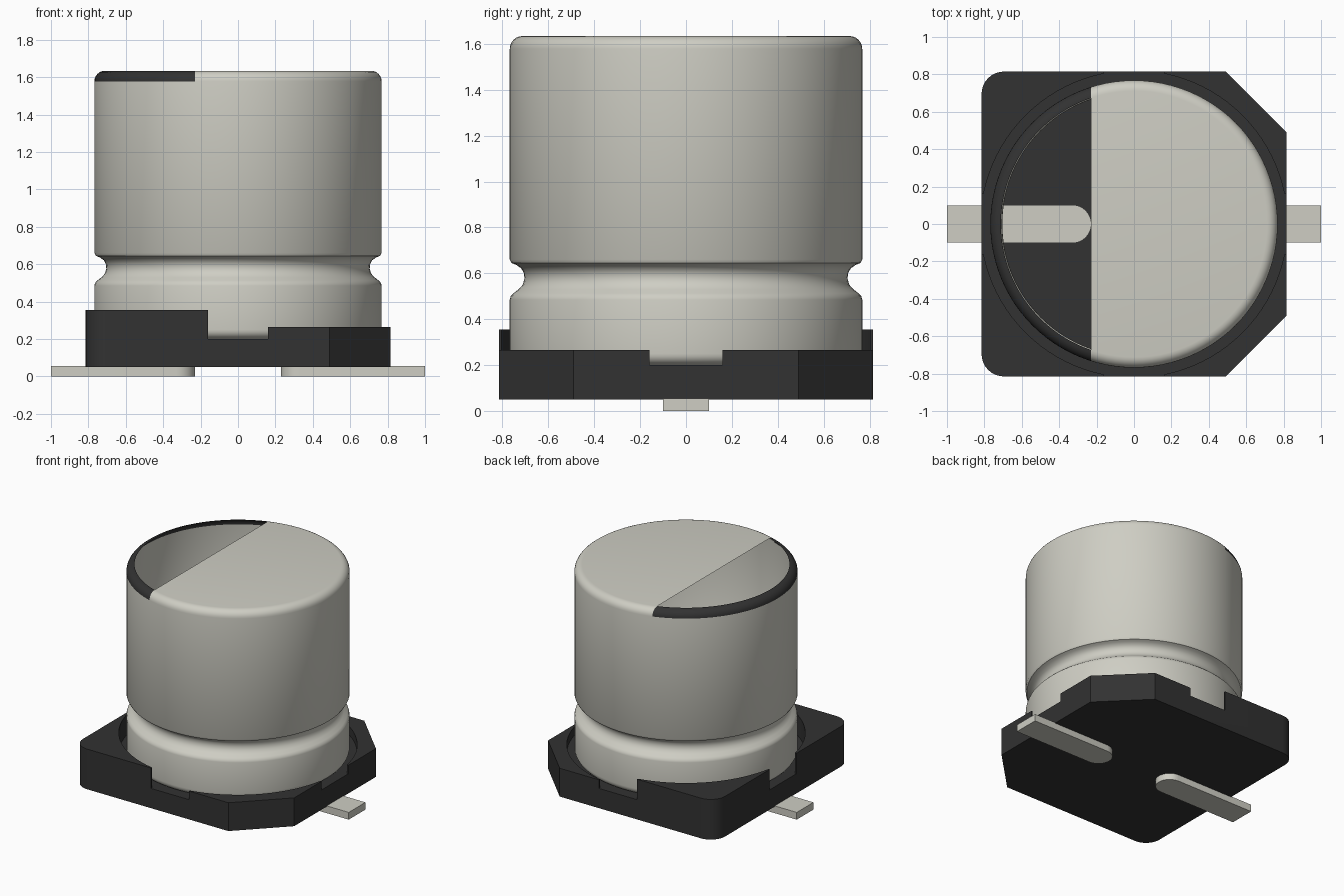
import bpy, bmesh, math

cube = bpy.data.objects.get("Cube")
if cube:
    bpy.data.objects.remove(cube, do_unlink=True)


def material(name, rgb):
    m = bpy.data.materials.new(name)
    m.use_nodes = True
    m.diffuse_color = (*rgb, 1)
    m.node_tree.nodes["Principled BSDF"].inputs["Base Color"].default_value = (*rgb, 1)
    return m


METAL = material("warm grey metal", (0.62, 0.615, 0.55))
BLACK = material("black plastic", (0.032, 0.032, 0.032))


def finish(name, bm, *mats):
    me = bpy.data.meshes.new(name)
    bm.to_mesh(me)
    bm.free()
    for m in mats:
        me.materials.append(m)
    ob = bpy.data.objects.new(name, me)
    bpy.context.collection.objects.link(ob)
    return ob


def activate(ob):
    bpy.ops.object.select_all(action='DESELECT')
    ob.select_set(True)
    bpy.context.view_layer.objects.active = ob


def smooth(ob):
    activate(ob)
    bpy.ops.object.shade_smooth_by_angle(angle=math.radians(35))


def arc(cx, cy, r, start, end, n):
    """Points along an arc, angles in degrees."""
    angles = [math.radians(start + (end - start) * i / n) for i in range(n + 1)]
    return [(cx + r * math.cos(a), cy + r * math.sin(a)) for a in angles]


def prism(name, outline, z0, z1, mat):
    """Extrude a flat outline between two heights."""
    bm = bmesh.new()
    face = bm.faces.new([bm.verts.new((x, y, z0)) for x, y in outline])
    ext = bmesh.ops.extrude_face_region(bm, geom=[face])
    for v in ext["geom"]:
        if isinstance(v, bmesh.types.BMVert):
            v.co.z = z1
    bmesh.ops.recalc_face_normals(bm, faces=bm.faces)
    return finish(name, bm, mat)


def rect(x0, x1, y0, y1):
    return [(x0, y0), (x1, y0), (x1, y1), (x0, y1)]


# Plastic base: rounded corners on one side, chamfered on the other
H, C, R = 0.815, 0.49, 0.12
outline = ([(C, -H), (H, -C), (H, C), (C, H)]
           + arc(-H + R, H - R, R, 90, 180, 8)
           + arc(-H + R, -H + R, R, 180, 270, 8))
base = prism("base", outline, 0.05, 0.355, BLACK)

# Cut the lower half, the side notches, the can recess and the hollow under the can
circle = lambda r: arc(0, 0, r, 0, 360, 96)[:-1]
cuts = [(rect(0, 1, -1, 1), 0.265),
        (rect(-0.16, 0.16, -1, 1), 0.20),
        (rect(-1, 1, -0.16, 0.16), 0.20),
        (circle(0.82), 0.20),
        (circle(0.715), 0.053)]
for shape, floor in cuts:
    cutter = prism("base_cutter", shape, floor, 0.6, BLACK)
    cutter.hide_render = True
    mod = base.modifiers.new("cut", 'BOOLEAN')
    mod.operation = 'DIFFERENCE'
    mod.solver = 'EXACT'
    mod.object = cutter
    activate(base)
    bpy.ops.object.modifier_apply(modifier=mod.name)
    bpy.data.objects.remove(cutter, do_unlink=True)
smooth(base)

# Metal can: lathed wall with a crimped groove and rounded rim
RIM_Z, TOP_Z, MARK_X, SEG = 1.578, 1.634, -0.23, 96
profile = ([(0.72, 0.2)] + arc(0.72, 0.25, 0.048, -60, 0, 4)
           + [(0.768, 0.485), (0.764, 0.5), (0.752, 0.513), (0.73, 0.53)]
           + [(0.712, 0.55), (0.704, 0.575), (0.706, 0.6), (0.718, 0.622)]
           + [(0.74, 0.637), (0.76, 0.645), (0.768, 0.66)]
           + arc(0.712, RIM_Z, TOP_Z - RIM_Z, 0, 90, 6))
bm = bmesh.new()
rings = [[bm.verts.new((r * math.cos(2 * math.pi * j / SEG), r * math.sin(2 * math.pi * j / SEG), z))
          for j in range(SEG)] for r, z in profile]
for low, high in zip(rings, rings[1:]):
    for j in range(SEG):
        k = (j + 1) % SEG
        bm.faces.new((low[j], low[k], high[k], high[j]))
bm.faces.new(rings[-1])

# Split the rim along the polarity line, blacken one side and open the top there
upper = [f for f in bm.faces if f.calc_center_median().z > RIM_Z]
geom = set(upper) | {e for f in upper for e in f.edges} | {v for f in upper for v in f.verts}
bmesh.ops.bisect_plane(bm, geom=list(geom), plane_co=(MARK_X, 0, 0), plane_no=(1, 0, 0))
opening = []
for f in bm.faces:
    c = f.calc_center_median()
    if c.z > RIM_Z + 0.001 and c.x < MARK_X:
        if f.normal.z > 0.999 or len(f.verts) > 10:
            opening.append(f)
        else:
            f.material_index = 1
bmesh.ops.delete(bm, geom=opening, context='FACES')
smooth(finish("can", bm, METAL, BLACK))

# Two flat solder leads with rounded inner ends
for side, name in ((1, "left_lead"), (-1, "right_lead")):
    pts = [(1, -0.1), (1, 0.1)] + arc(0.33, 0, 0.1, 90, 270, 16)
    smooth(prism(name, [(side * x, y) for x, y in pts], 0, 0.055, METAL))
